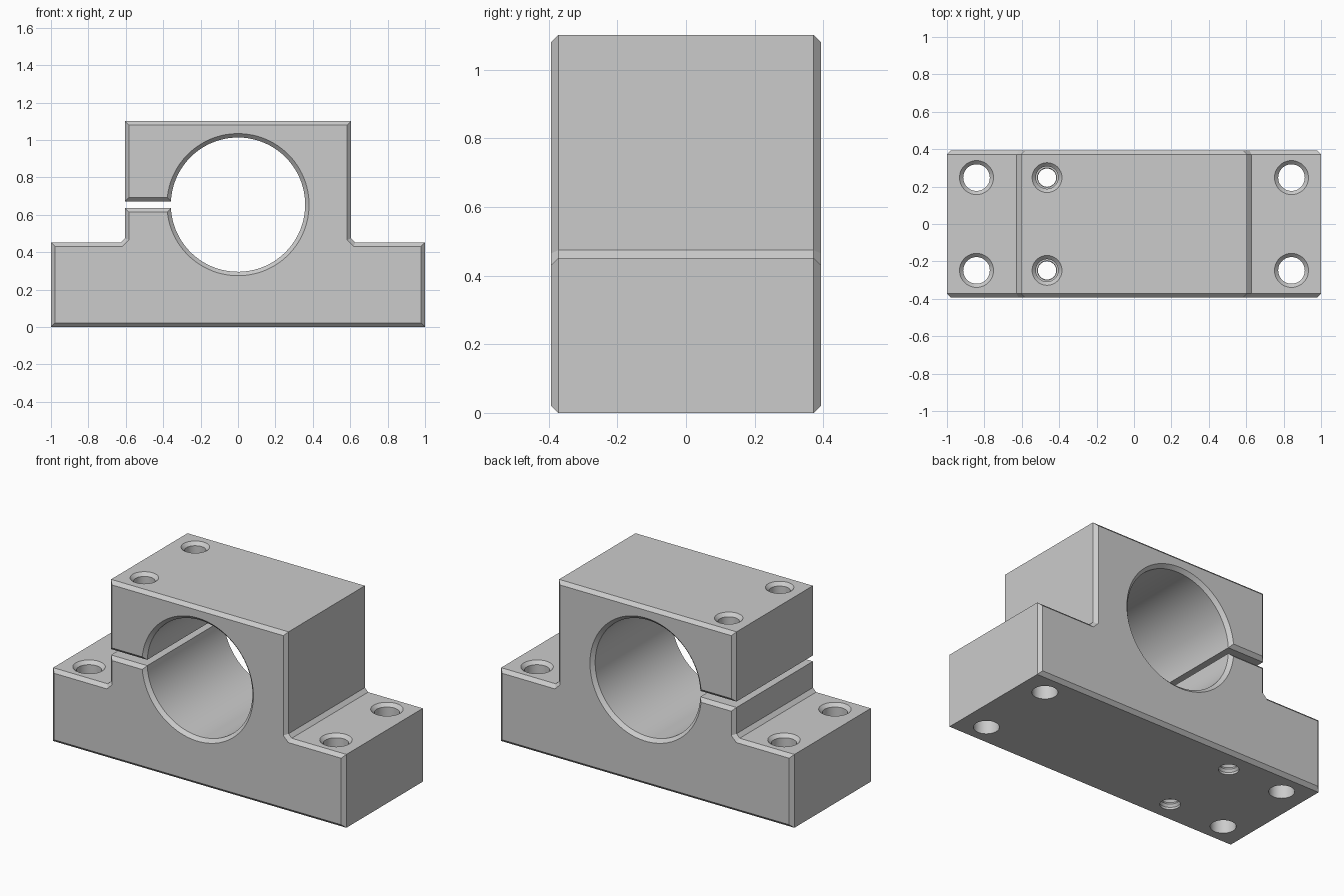
import bpy, bmesh, math

cube = bpy.data.objects.get("Cube")
if cube:
    bpy.data.objects.remove(cube, do_unlink=True)

DEPTH, CHAMFER = 0.393, 0.021
BASE_TOP, BODY_TOP, BODY_X = 0.452, 1.102, 0.605
BORE_Z, BORE_R, SLOT = 0.654, 0.359, 0.018
FILLET = 0.022

metal = bpy.data.materials.new("plain grey metal")
metal.use_nodes = True
grey = (0.6, 0.6, 0.6, 1)
metal.diffuse_color = grey
metal.node_tree.nodes["Principled BSDF"].inputs["Base Color"].default_value = grey


def mesh_object(name, bm):
    bmesh.ops.recalc_face_normals(bm, faces=bm.faces)
    mesh = bpy.data.meshes.new(name)
    bm.to_mesh(mesh)
    bm.free()
    mesh.materials.append(metal)
    obj = bpy.data.objects.new(name, mesh)
    bpy.context.collection.objects.link(obj)
    return obj


def add_lathe(bm, x, y, profile, sides=48):
    """Closed turned solid about a vertical axis, from (radius, height) pairs."""
    rings = []
    for r, z in profile:
        rings.append([bm.verts.new((x + r * math.cos(math.tau * i / sides),
                                    y + r * math.sin(math.tau * i / sides), z))
                      for i in range(sides)])
    for low, high in zip(rings, rings[1:]):
        for i in range(sides):
            j = (i + 1) % sides
            bm.faces.new((low[i], low[j], high[j], high[i]))
    bm.faces.new(rings[0][::-1])
    bm.faces.new(rings[-1])


# Split clamp outline: stepped block, with the slot leading into the bore
right = [(1, 0), (1, BASE_TOP), (BODY_X + FILLET, BASE_TOP),
         (BODY_X, BASE_TOP + FILLET)]
left = [(-x, z) for x, z in reversed(right)]
start = math.pi - math.asin(SLOT / BORE_R)
STEPS = 96
bore = [(BORE_R * math.cos(start * (1 - 2 * i / STEPS)),
         BORE_Z + BORE_R * math.sin(start * (1 - 2 * i / STEPS)))
        for i in range(STEPS + 1)]
outline = (right + [(BODY_X, BODY_TOP), (-BODY_X, BODY_TOP), (-BODY_X, BORE_Z + SLOT)]
           + bore + [(-BODY_X, BORE_Z - SLOT)] + left)

bm = bmesh.new()
front = bm.faces.new([bm.verts.new((x, -DEPTH, z)) for x, z in outline])
extruded = bmesh.ops.extrude_face_region(bm, geom=[front], use_keep_orig=True)
back = [v for v in extruded["geom"] if isinstance(v, bmesh.types.BMVert)]
bmesh.ops.translate(bm, verts=back, vec=(0, 2 * DEPTH, 0))
bmesh.ops.recalc_face_normals(bm, faces=bm.faces)

# Chamfer the front and back rims
rims = [e for e in bm.edges if abs(e.verts[0].co.y - e.verts[1].co.y) < 1e-5]
bmesh.ops.bevel(bm, geom=rims, offset=CHAMFER, offset_type='OFFSET',
                segments=1, affect='EDGES', clamp_overlap=False)
block = mesh_object("shaft_clamp_block", bm)

# Countersunk mounting holes, and clamp holes threaded below the slot
mount = [(0.071, -0.05), (0.071, BASE_TOP - 0.02), (0.091, BASE_TOP), (0.091, BASE_TOP + 0.06)]
thread = [(0.049 if i % 2 == 0 else 0.059, 0.015 * i) for i in range(1, 43)]
clamp = ([(0.049, -0.05)] + thread +
         [(0.06, BORE_Z), (0.06, BODY_TOP - 0.02), (0.08, BODY_TOP), (0.08, BODY_TOP + 0.06)])
bm = bmesh.new()
for y in (-0.248, 0.248):
    for x in (-0.842, 0.842):
        add_lathe(bm, x, y, mount)
    add_lathe(bm, -0.465, y, clamp, 32)
cutter = mesh_object("hole_cutter", bm)
cutter.hide_render = True

cut = block.modifiers.new("holes", 'BOOLEAN')
cut.operation = 'DIFFERENCE'
cut.solver = 'EXACT'
cut.object = cutter
bpy.ops.object.select_all(action='DESELECT')
block.select_set(True)
bpy.context.view_layer.objects.active = block
bpy.ops.object.modifier_apply(modifier=cut.name)
bpy.data.objects.remove(cutter, do_unlink=True)

# Smooth bore and holes, crisp chamfers
bpy.ops.object.shade_smooth_by_angle(angle=math.radians(25))
